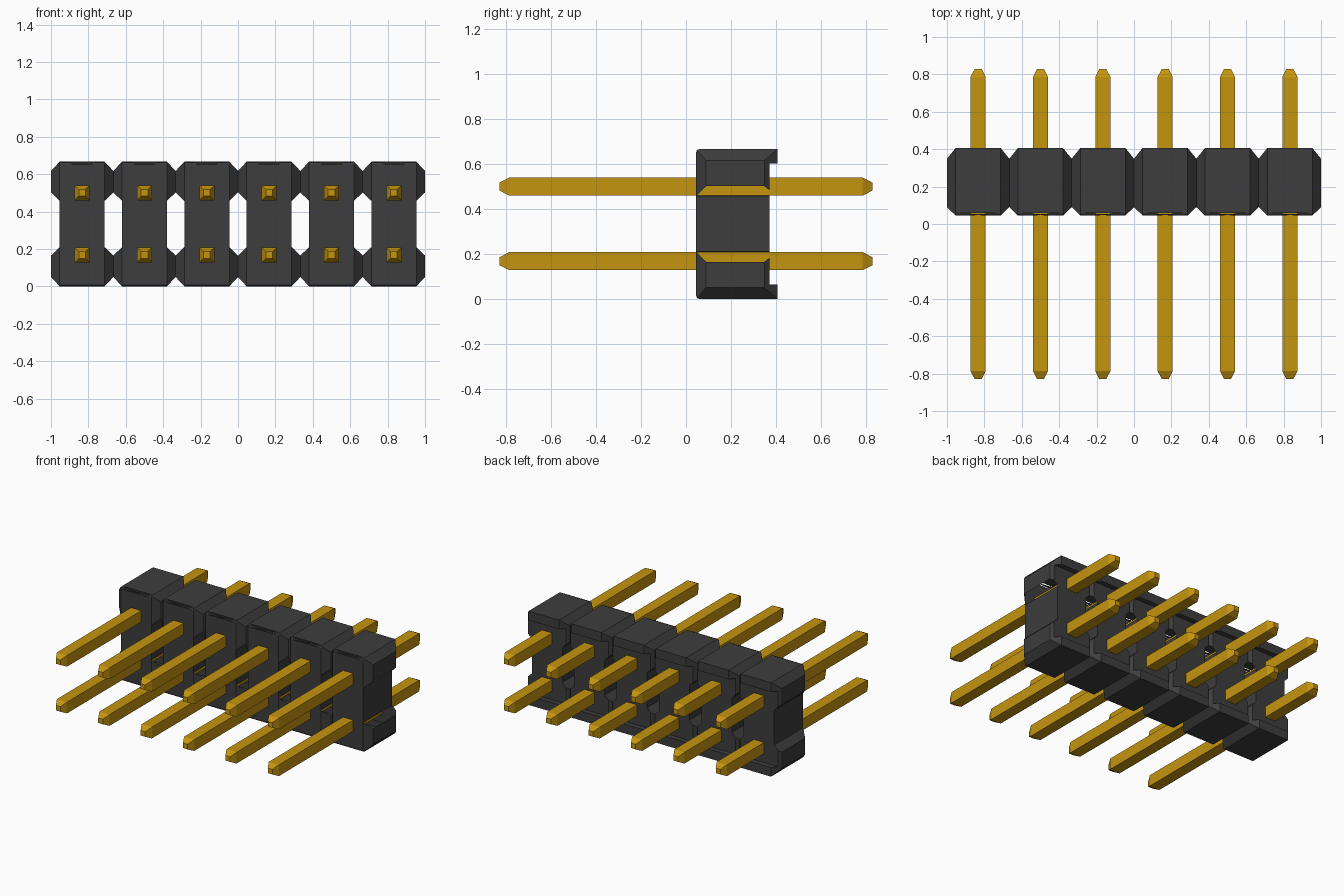
import bpy
import bmesh

cube = bpy.data.objects.get("Cube")
if cube:
    bpy.data.objects.remove(cube, do_unlink=True)


def material(name, colour):
    m = bpy.data.materials.new(name)
    m.use_nodes = True
    m.diffuse_color = colour
    m.node_tree.nodes["Principled BSDF"].inputs["Base Color"].default_value = colour
    return m


black = material("black plastic", (0.047, 0.047, 0.047, 1))
gold = material("gold metal", (0.56, 0.30, 0.005, 1))

PITCH = 1 / 3
HEIGHT = 0.667
FRONT, BACK = 0.045, 0.407
COLUMN, FLANGE = 0.12, PITCH / 2     # half widths


def add_object(name, mesh, x=0, z=0):
    ob = bpy.data.objects.new(name, mesh)
    ob.location = (x, 0, z)
    bpy.context.collection.objects.link(ob)
    return ob


def to_mesh(bm, name, mat=None):
    bmesh.ops.recalc_face_normals(bm, faces=bm.faces)
    mesh = bpy.data.meshes.new(name)
    bm.to_mesh(mesh)
    bm.free()
    if mat:
        mesh.materials.append(mat)
    return mesh


# Housing unit: a column with a chamfered flange at each end of both sides
levels = (0, 0.21, HEIGHT - 0.21, HEIGHT)
outer = ((0.05, 0.165), (HEIGHT - 0.165, HEIGHT - 0.05))
bm = bmesh.new()
col = {(s, y, i): bm.verts.new((s * COLUMN, y, z))
       for s in (-1, 1) for y in (FRONT, BACK) for i, z in enumerate(levels)}
for y in (FRONT, BACK):
    bm.faces.new([col[-1, y, i] for i in range(4)] + [col[1, y, i] for i in (3, 2, 1, 0)])
for i in (0, 3):
    bm.faces.new([col[-1, FRONT, i], col[1, FRONT, i], col[1, BACK, i], col[-1, BACK, i]])
for s in (-1, 1):
    bm.faces.new([col[s, FRONT, 1], col[s, BACK, 1], col[s, BACK, 2], col[s, FRONT, 2]])
    for low, (z0, z1) in zip((0, 2), outer):
        inner = [col[s, FRONT, low], col[s, BACK, low],
                 col[s, BACK, low + 1], col[s, FRONT, low + 1]]
        rim = [bm.verts.new((s * FLANGE, y, z)) for y, z in
               ((0.09, z0), (0.349, z0), (0.349, z1), (0.09, z1))]
        bm.faces.new(rim)
        for k in range(4):
            n = (k + 1) % 4
            bm.faces.new([inner[k], inner[n], rim[n], rim[k]])

# Soften the top and bottom front edges
edges = [bm.edges.get((col[-1, FRONT, i], col[1, FRONT, i])) for i in (0, 3)]
bmesh.ops.bevel(bm, geom=edges, offset=0.014, segments=2, profile=0.5, affect='EDGES')
unit = add_object("housing_1", to_mesh(bm, "housing", black))

# Recess across the back, leaving a lip at top and bottom
bm = bmesh.new()
bmesh.ops.create_cube(bm, size=1)
for v in bm.verts:
    v.co = (v.co.x, 0.471 + v.co.y * 0.2, HEIGHT / 2 + v.co.z * 0.537)
cutter = add_object("recess_cutter", to_mesh(bm, "recess_cutter"))
cutter.hide_render = True
mod = unit.modifiers.new("recess", 'BOOLEAN')
mod.operation = 'DIFFERENCE'
mod.solver = 'EXACT'
mod.object = cutter
bpy.context.view_layer.update()
cut = bpy.data.meshes.new_from_object(unit.evaluated_get(bpy.context.evaluated_depsgraph_get()))
unit.modifiers.clear()
bpy.data.objects.remove(cutter, do_unlink=True)

# Open the inward flange slopes on one side, showing the pins inside
bm = bmesh.new()
bm.from_mesh(cut)
bm.normal_update()
holes = []
for f in bm.faces:
    inward = f.normal.z if f.calc_center_median().z < HEIGHT / 2 else -f.normal.z
    if f.normal.x > 0.3 and inward > 0.3:
        holes.append(f)
bmesh.ops.delete(bm, geom=holes, context='FACES')
bm.to_mesh(cut)
bm.free()
cut.materials.clear()
cut.materials.append(black)
unit.data = cut

# Square pin with tapered tips
bm = bmesh.new()
rings = [[bm.verts.new((sx * r, y, sz * r)) for sx, sz in ((-1, -1), (1, -1), (1, 1), (-1, 1))]
         for y, r in ((-0.83, 0.018), (-0.787, 0.04), (0.787, 0.04), (0.83, 0.018))]
for a, b in zip(rings, rings[1:]):
    for k in range(4):
        n = (k + 1) % 4
        bm.faces.new([a[k], a[n], b[n], b[k]])
bm.faces.new(rings[0])
bm.faces.new(rings[-1])
pin = to_mesh(bm, "pin", gold)

# Repeat the units and pins along the row
for i in range(6):
    x = (i - 2.5) * PITCH
    if i == 0:
        unit.location.x = x
    else:
        add_object(f"housing_{i + 1}", cut, x)
    for row, z in (("lower", 0.168), ("upper", 0.5)):
        add_object(f"{row}_pin_{i + 1}", pin, x, z)
